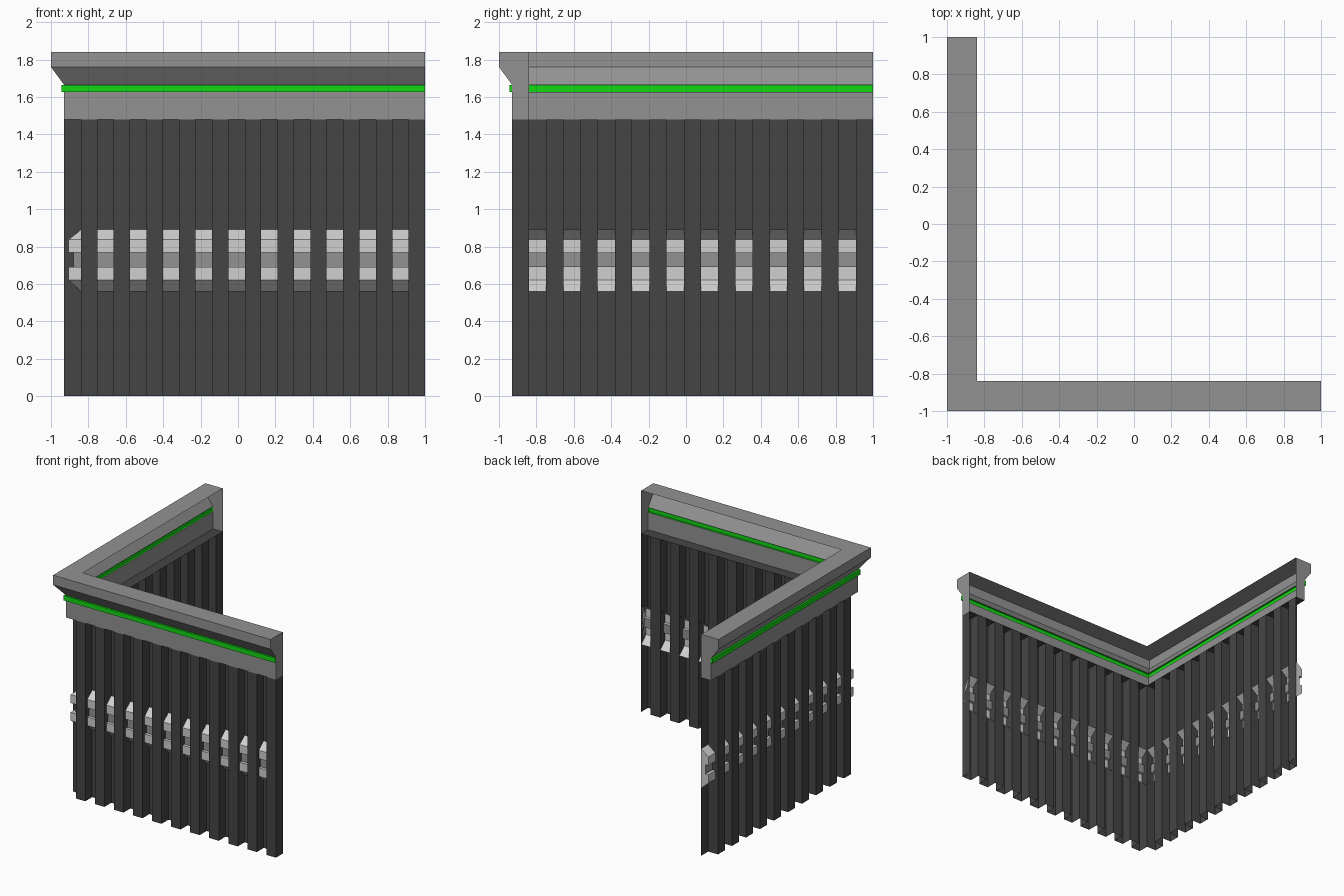
import bpy

if "Cube" in bpy.data.objects:
    bpy.data.objects.remove(bpy.data.objects["Cube"])

INNER, OUTER = 0.84, 0.93      # recessed and outer planes of the corrugated sheet
LEDGE_Z = 1.48


def material(name, rgb):
    m = bpy.data.materials.new(name)
    m.diffuse_color = (*rgb, 1)
    m.use_nodes = True
    m.node_tree.nodes["Principled BSDF"].inputs["Base Color"].default_value = m.diffuse_color
    return m


DARK = material("dark steel", (0.060, 0.060, 0.060))
GREY = material("mid grey", (0.29, 0.29, 0.29))
LIGHT = material("light grey", (0.63, 0.63, 0.63))
GREEN = material("bright green", (0.006, 0.68, 0.007))


def make_object(name, verts, faces, mats, face_mats):
    me = bpy.data.meshes.new(name)
    me.from_pydata(verts, [], faces)
    for m in mats:
        me.materials.append(m)
    for p, i in zip(me.polygons, face_mats):
        p.material_index = i
    ob = bpy.data.objects.new(name, me)
    bpy.context.collection.objects.link(ob)
    return ob


def corner_sweep(name, profile, strip_mats, mats, ends=()):
    """Sweep a (distance, z) profile along the L-shaped plan, mitred at the corner."""
    verts, faces, fm = [], [], []
    stations = (lambda d, z: (1, -d, z), lambda d, z: (-d, -d, z), lambda d, z: (-d, 1, z))
    n = len(profile)
    for st in stations:
        verts += [st(d, z) for d, z in profile]
    for s in range(2):
        for i in range(n - 1):
            a, b = s * n + i, (s + 1) * n + i
            faces.append((a, b, b + 1, a + 1))
            fm.append(strip_mats[i])
    # end plates on both free ends
    for poly, m in ends:
        for st, order in ((stations[0], poly), (stations[2], poly[::-1])):
            k = len(verts)
            verts += [st(d, z) for d, z in order]
            faces.append(tuple(range(k, k + len(order))))
            fm.append(m)
    return make_object(name, verts, faces, mats, fm)


# Corrugated wall sheet: square wave in plan, open shell
plan = [(1, -INNER)]
w = (1 + INNER) / 21
for i in range(21):
    d = OUTER if i % 2 == 0 else INNER
    plan += [(1 - i * w, -d), (1 - (i + 1) * w, -d)]
plan.append((-INNER, -INNER))
w = (1 + INNER) / 20
for i in range(20):
    d = OUTER if i % 2 == 0 else INNER
    plan += [(-d, -INNER + i * w), (-d, -INNER + (i + 1) * w)]
verts = [(x, y, z) for x, y in plan for z in (LEDGE_Z, 0)]
faces = [(2 * i, 2 * i + 2, 2 * i + 3, 2 * i + 1) for i in range(len(plan) - 1)]
make_object("corrugated_sheet", verts, faces, [DARK], [0] * len(faces))

# Dark ledge closing the top of the sheet
corner_sweep("sheet_ledge", [(OUTER, LEDGE_Z), (INNER, LEDGE_Z)], [0], [DARK])

# Cap with green stripe
cap = [(INNER, 1.84), (1, 1.84), (1, 1.76), (OUTER, 1.665), (0.945, 1.665),
       (0.945, 1.625), (OUTER, 1.625), (OUTER, LEDGE_Z)]
cap_end = cap[:4] + cap[6:] + [(INNER, LEDGE_Z)]
corner_sweep("wall_cap", cap, [0, 0, 0, 1, 1, 1, 0], [GREY, GREEN],
             [(cap_end, 0), (cap[3:7], 1)])

# Horizontal rail threaded through the corrugation, with a grey groove
rail = [(INNER, 0.89), (0.905, 0.837), (0.905, 0.767), (0.88, 0.767),
        (0.88, 0.69), (0.905, 0.69), (0.905, 0.62), (INNER, 0.56)]
corner_sweep("rail", rail, [0, 0, 0, 1, 0, 0, 0], [LIGHT, GREY], [(rail, 0)])
